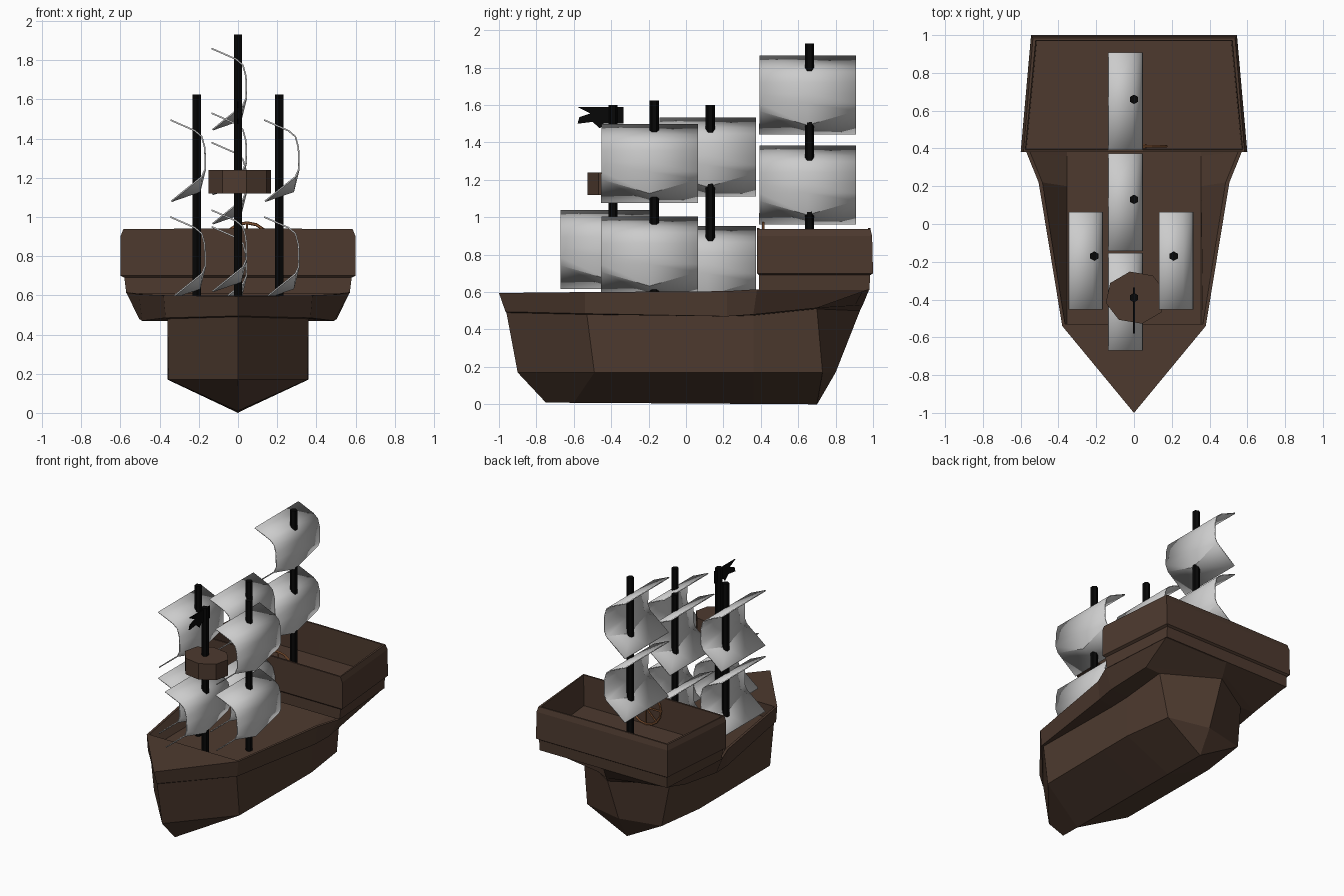
import bpy, bmesh, math
from mathutils import Matrix

if "Cube" in bpy.data.objects:
    bpy.data.objects.remove(bpy.data.objects["Cube"])


def material(name, rgb):
    m = bpy.data.materials.new(name)
    m.diffuse_color = (*rgb, 1)
    m.use_nodes = True
    m.node_tree.nodes["Principled BSDF"].inputs["Base Color"].default_value = m.diffuse_color
    return m


BROWN = material("dark_wood", (0.075, 0.042, 0.028))
BLACK = material("black_paint", (0.002, 0.002, 0.002))
ORANGE = material("wheel_wood", (0.33, 0.13, 0.05))


def finish(name, bm, mat=None):
    bmesh.ops.remove_doubles(bm, verts=bm.verts, dist=0.0005)
    bmesh.ops.recalc_face_normals(bm, faces=bm.faces)
    me = bpy.data.meshes.new(name)
    bm.to_mesh(me)
    bm.free()
    ob = bpy.data.objects.new(name, me)
    bpy.context.collection.objects.link(ob)
    if mat:
        me.materials.append(mat)
    return ob


def loft(name, rings, mat, cap_start=False, cap_end=True):
    bm = bmesh.new()
    loops = [[bm.verts.new(p) for p in r] for r in rings]
    n = len(loops[0])
    for a, b in zip(loops, loops[1:]):
        for i in range(n):
            j = (i + 1) % n
            bm.faces.new((a[i], a[j], b[j], b[i]))
    if cap_start:
        bm.faces.new(loops[0])
    if cap_end:
        bm.faces.new(loops[-1])
    return finish(name, bm, mat)


def mirrored(half):
    # half outline runs bow centre -> starboard -> stern centre
    return half + [(-x, y, z) for x, y, z in half[-2:0:-1]]


# hull: keel, chine, body top, bulwark bottom, rim, inner rim, sunken deck
hull = [
    [(0, -.75, .01), (0, -.6, .008), (0, .1, .004), (0, .36, .002), (0, .7, 0), (0, .701, 0)],
    [(0, -.9, .17), (.355, -.49, .17), (.36, .1, .17), (.36, .36, .17), (.31, .73, .17), (0, .8, .17)],
    [(0, -.96, .49), (.36, -.53, .48), (.36, .2, .47), (.36, .36, .475), (.36, .7, .51), (0, .93, .5)],
    [(0, -.965, .495), (.37, -.54, .485), (.49, .22, .47), (.505, .36, .48), (.48, .7, .515), (0, .945, .53)],
    [(0, -1, .595), (.38, -.54, .6), (.505, .22, .605), (.57, .38, .615), (.53, .98, .615), (0, .98, .615)],
    [(0, -.53, .6), (.365, -.53, .6), (.485, .22, .605), (.55, .38, .615), (.5, .95, .615), (0, .95, .615)],
    [(0, -.53, .5), (.355, -.53, .5), (.355, .2, .5), (.355, .36, .5), (.345, .69, .52), (0, .9, .52)],
]
loft("hull", [mirrored(r) for r in hull], BROWN)


def deck_ring(front_x, back_x, y0, y1, z, zc=0):
    return mirrored([(0, y0, z + zc), (front_x, y0, z), (back_x, y1, z), (0, y1, z + zc)])


# raised stern deck with walls and sunken floor
loft("stern_deck", [
    deck_ring(.57, .53, .39, .98, .61),
    deck_ring(.58, .53, .39, .985, .69),
    deck_ring(.6, .545, .38, 1.0, .7),
    deck_ring(.6, .545, .38, .995, .9),
    deck_ring(.585, .535, .38, .985, .938, .004),
    deck_ring(.575, .52, .393, .972, .938, .004),
    deck_ring(.57, .515, .396, .968, .71),
], BROWN, cap_start=True)


def mast(name, x, y, z0, z1):
    bm = bmesh.new()
    bmesh.ops.create_cone(bm, cap_ends=True, segments=6, radius1=.025, radius2=.025, depth=z1 - z0,
                          matrix=Matrix.Translation((x, y, (z0 + z1) / 2)))
    finish(name, bm, BLACK)


# sail profile (x, z below top edge); the fold sags toward the middle
SAIL = [(-.135, 0), (-.01, -.055), (.025, -.085), (.04, -.14), (.043, -.2),
        (.043, -.25), (.025, -.29), (-.13, -.415)]
FOLD = 6


def sail(name, x, y, top):
    bm = bmesh.new()
    rows = []
    for i, (px, pz) in enumerate(SAIL):
        row = []
        for k in (-1, 0, 1):
            sag = k == 0 and i == FOLD
            row.append(bm.verts.new((x + px - .01 * sag, y + k * .258, top + pz - .075 * sag)))
        rows.append(row)
    for a, b in zip(rows, rows[1:]):
        for k in (0, 1):
            bm.faces.new((a[k], a[k + 1], b[k + 1], b[k]))
    ob = finish(name, bm)
    cloth = ob.modifiers.new("cloth_thickness", 'SOLIDIFY')
    cloth.thickness = .008
    cloth.offset = 0
    bpy.ops.object.select_all(action='DESELECT')
    ob.select_set(True)
    bpy.context.view_layer.objects.active = ob
    bpy.ops.object.shade_smooth_by_angle(angle=math.radians(35))


# masts: x, y, foot, top; sails: centre x, centre y, top heights
RIG = {
    "stern": (0, .66, .7, 1.93, 0, .65, (1.86, 1.38)),
    "middle": (0, .13, .49, 1.6, 0, .115, (1.53, .95)),
    "left": (-.21, -.17, .49, 1.625, -.21, -.195, (1.495, 1.0)),
    "right": (.21, -.17, .49, 1.625, .268, -.195, (1.495, 1.0)),
    "front": (0, -.39, .49, 1.6, 0, -.412, (1.035,)),
}
for key, (x, y, z0, z1, sx, sy, tops) in RIG.items():
    mast(key + "_mast", x, y, z0, z1)
    for i, t in enumerate(tops):
        sail(f"{key}_sail_{i + 1}", sx, sy, t)


# lookout platform on the front mast
def octagon(r, z):
    return [(.01 + 1.1 * r * math.cos(a), -.39 + .95 * r * math.sin(a), z)
            for a in (.2 + k * math.pi / 4 for k in range(8))]


loft("lookout_platform", [octagon(.148, 1.12), octagon(.148, 1.24)], BROWN, cap_start=True)

# swallow-tailed flag
bm = bmesh.new()
outline = [(-.335, 1.59), (-.58, 1.59), (-.51, 1.555), (-.57, 1.535), (-.58, 1.5),
           (-.5, 1.51), (-.46, 1.475), (-.44, 1.5), (-.335, 1.5)]
f = bm.faces.new([bm.verts.new((-.004, y, z)) for y, z in outline])
ext = bmesh.ops.extrude_face_region(bm, geom=[f])
bmesh.ops.translate(bm, vec=(.008, 0, 0), verts=[v for v in ext["geom"] if isinstance(v, bmesh.types.BMVert)])
finish("flag", bm, BLACK)

# steering wheel: rim, hub and spokes
CX, CY, CZ = .045, .412, .845
bpy.ops.mesh.primitive_torus_add(major_segments=16, minor_segments=6, major_radius=.125, minor_radius=.008,
                                 location=(CX, CY, CZ), rotation=(math.pi / 2, 0, 0))
rim = bpy.context.object
rim.name = "wheel_rim"
rim.data.materials.append(ORANGE)
bm = bmesh.new()
for k in range(4):
    bmesh.ops.create_cone(bm, cap_ends=True, segments=6, radius1=.006, radius2=.006, depth=.25,
                          matrix=Matrix.Translation((CX, CY, CZ)) @ Matrix.Rotation(k * math.pi / 4, 4, 'Y'))
bmesh.ops.create_cone(bm, cap_ends=True, segments=8, radius1=.022, radius2=.022, depth=.025,
                      matrix=Matrix.Translation((CX, CY, CZ)) @ Matrix.Rotation(math.pi / 2, 4, 'X'))
finish("wheel_spokes", bm, ORANGE)
